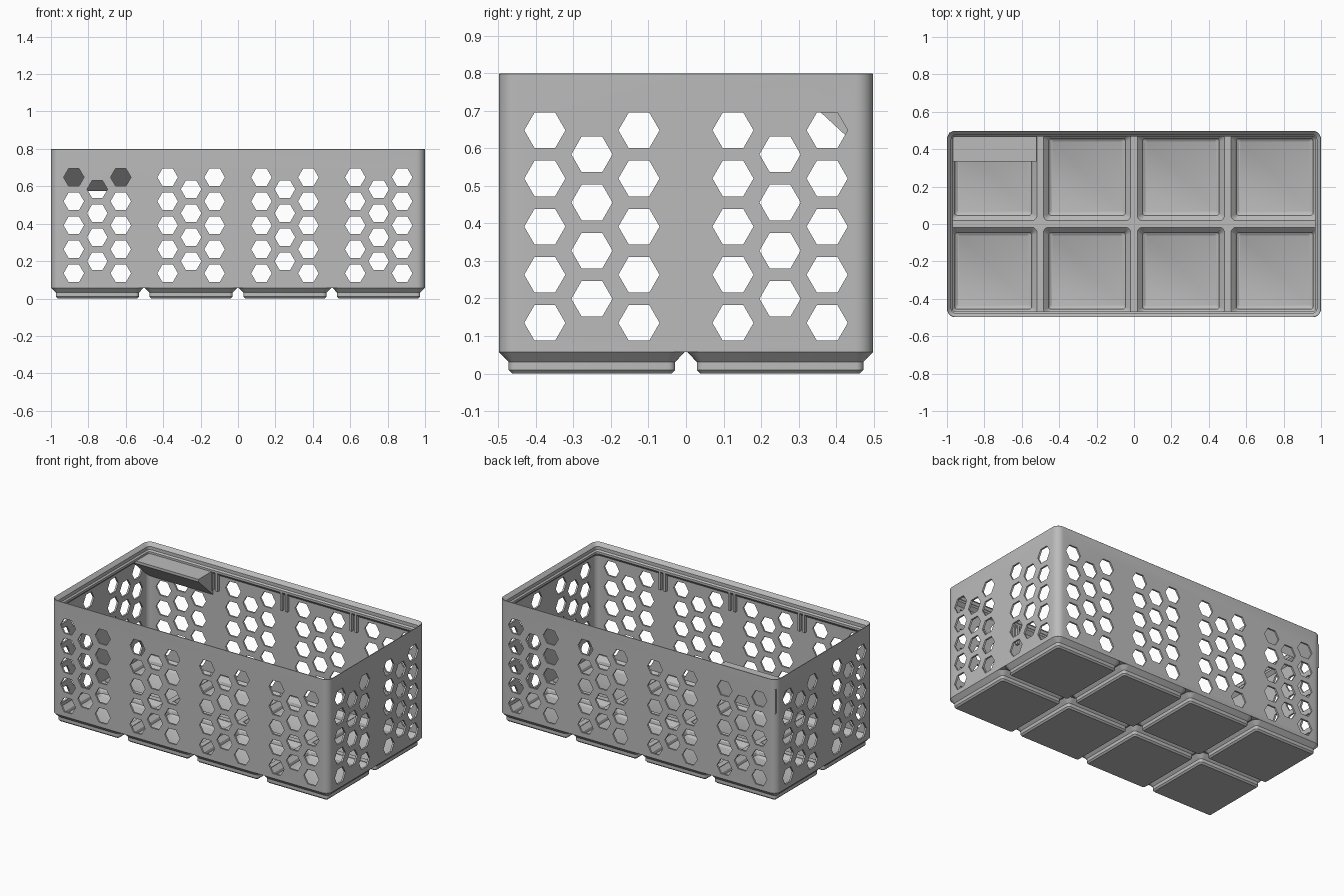
import bpy, bmesh, math
from mathutils import Matrix

cube = bpy.data.objects.get("Cube")
if cube:
    bpy.data.objects.remove(cube, do_unlink=True)

HX, HY, TOP = 1.0, 0.4985, 0.80      # outer half sizes and height
BASE, WALL, PITCH = 0.0575, 0.0115, 0.5015
CELL, RADIUS = 0.2478, 0.045

grey = bpy.data.materials.new("light_grey")
grey.use_nodes = True
COLOUR = (0.5, 0.5, 0.5, 1)
grey.diffuse_color = COLOUR
grey.node_tree.nodes["Principled BSDF"].inputs["Base Color"].default_value = COLOUR


def make_object(name, bm, smooth=False):
    bmesh.ops.recalc_face_normals(bm, faces=bm.faces[:])
    mesh = bpy.data.meshes.new(name)
    bm.to_mesh(mesh)
    bm.free()
    obj = bpy.data.objects.new(name, mesh)
    bpy.context.collection.objects.link(obj)
    mesh.materials.append(grey)
    if smooth:
        smooth_shade(obj)
    return obj


def smooth_shade(obj):
    bpy.ops.object.select_all(action='DESELECT')
    obj.select_set(True)
    bpy.context.view_layer.objects.active = obj
    bpy.ops.object.shade_smooth_by_angle(angle=math.radians(30))


def rounded_loop(bm, hx, hy, r, z, cx=0, cy=0, steps=6):
    """Ring of vertices along a rounded rectangle."""
    verts = []
    for corner, (sx, sy) in enumerate([(1, 1), (-1, 1), (-1, -1), (1, -1)]):
        for i in range(steps + 1):
            a = (corner + i / steps) * math.pi / 2
            verts.append(bm.verts.new((cx + sx * (hx - r) + r * math.cos(a),
                                       cy + sy * (hy - r) + r * math.sin(a), z)))
    return verts


def bridge(bm, a, b):
    n = len(a)
    for i in range(n):
        j = (i + 1) % n
        bm.faces.new((a[i], a[j], b[j], b[i]))


def add_box(bm, x, y, z):
    """Box from three (low, high) ranges."""
    size = [hi - lo for lo, hi in (x, y, z)]
    mid = [(hi + lo) / 2 for lo, hi in (x, y, z)]
    bmesh.ops.create_cube(bm, size=1, matrix=Matrix.Translation(mid) @ Matrix.Diagonal((*size, 1)))


def hex_cutter(name, centres, along_x):
    """Hexagonal prisms running right through two opposite walls."""
    bm = bmesh.new()
    for c in centres:
        for col in (-1, 0, 1):
            for row in range(4 if col == 0 else 5):
                z = 0.135 + row * 0.1283 + (0.0642 if col == 0 else 0)
                u = c + col * 0.1255
                rings = []
                for end in (-1.5, 1.5):
                    ring = []
                    for k in range(6):
                        a = k * math.pi / 3
                        p, q = u + 0.0548 * math.cos(a), z + 0.0548 * math.sin(a)
                        ring.append(bm.verts.new((end, p, q) if along_x else (p, end, q)))
                    rings.append(ring)
                    bm.faces.new(ring)
                bridge(bm, *rings)
    obj = make_object(name, bm)
    obj.hide_render = True
    return obj


# Walls with the stepped stacking lip: (inset, height) profile swept round the box
bm = bmesh.new()
profile = [(0, BASE), (0, TOP - .002), (.002, TOP), (.0227, .778), (.0227, .757),
           (.031, .748), (.031, .734), (WALL, .714), (WALL, BASE)]
loops = [rounded_loop(bm, HX - d, HY - d, RADIUS - d, z) for d, z in profile]
for i, loop in enumerate(loops):
    bridge(bm, loop, loops[(i + 1) % len(loops)])
walls = make_object("walls", bm)

# Honeycomb holes
xs = [(i - 1.5) * PITCH for i in range(4)]
ys = [(i - 0.5) * PITCH for i in range(2)]
cutters = [hex_cutter("front_hole_cutter", xs, False), hex_cutter("side_hole_cutter", ys, True)]
for cutter in cutters:
    mod = walls.modifiers.new("holes", 'BOOLEAN')
    mod.operation, mod.solver, mod.object = 'DIFFERENCE', 'EXACT', cutter
bpy.context.view_layer.update()
cut_mesh = bpy.data.meshes.new_from_object(
    walls.evaluated_get(bpy.context.evaluated_depsgraph_get()))
walls.modifiers.clear()
walls.data = cut_mesh
for cutter in cutters:
    bpy.data.objects.remove(cutter, do_unlink=True)
smooth_shade(walls)

# Stepped feet, hollow inside: (half size, radius, height) from outer bottom to inner floor
foot = [(.2125, .010, 0), (.222, .019, .0096), (.222, .019, .031), (CELL, RADIUS, BASE),
        (CELL - .002, .043, .067), (.235, .034, .067), (.209, .015, .041),
        (.205, .015, .024), (.190, .010, .0143)]
for i, cx in enumerate(xs):
    for j, cy in enumerate(ys):
        bm = bmesh.new()
        loops = [rounded_loop(bm, h, h, r, z, cx, cy, 5) for h, r, z in foot]
        for a, b in zip(loops, loops[1:]):
            bridge(bm, a, b)
        bm.faces.new(loops[0])
        bm.faces.new(loops[-1])
        make_object(f"{'back' if j else 'front'}_foot_{i + 1}", bm, True)

# Ridges joining the feet
bm = bmesh.new()
w = 0.0175
for x in (-PITCH, 0, PITCH):
    add_box(bm, (x - w, x + w), (-HY + .002, HY - .002), (BASE, .068))
add_box(bm, (-HX + .002, HX - .002), (-w, w), (BASE, .068))
make_object("floor_ridges", bm)

# Paired divider guides below the lip on the long walls
bm = bmesh.new()
for x in (-PITCH, 0, PITCH):
    for side in (-1, 1):
        for off in (-.018, .018):
            y = sorted((side * (HY - .005), side * (HY - .031)))
            add_box(bm, (x + off - .008, x + off + .008), y, (.615, .738))
make_object("divider_guides", bm)

# Wedge-shaped label shelf in the back right compartment
bm = bmesh.new()
section = [(.49, .735), (.335, .735), (.335, .718), (.49, .575)]
ends = [[bm.verts.new((x, y, z)) for y, z in section] for x in (-.99, -.52)]
for end in ends:
    bm.faces.new(end)
bridge(bm, *ends)
make_object("label_shelf", bm)
